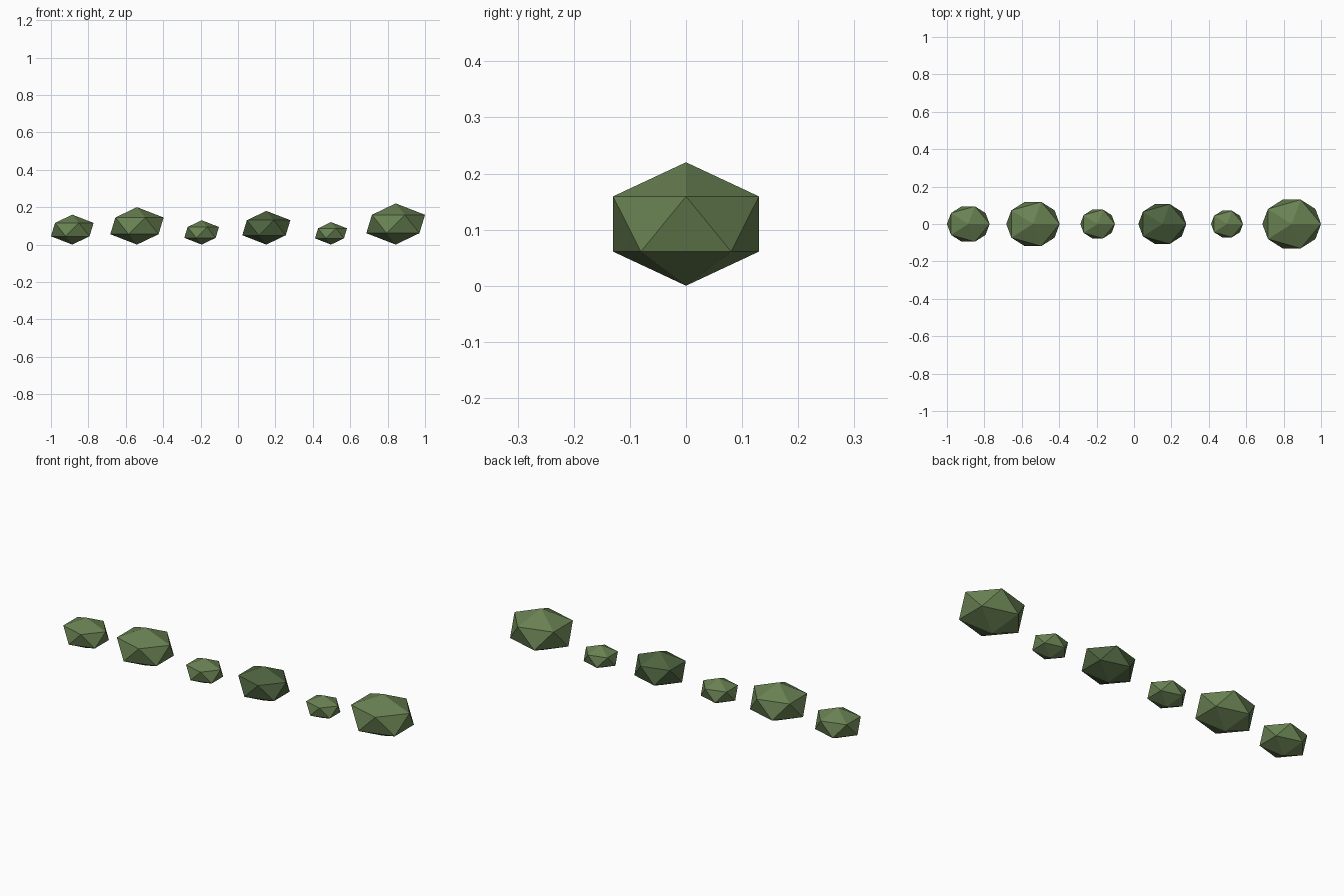
import bpy

if "Cube" in bpy.data.objects:
    bpy.data.objects.remove(bpy.data.objects["Cube"])


def make_material(name, color):
    mat = bpy.data.materials.new(name)
    mat.diffuse_color = color
    mat.use_nodes = True
    mat.node_tree.nodes["Principled BSDF"].inputs["Base Color"].default_value = mat.diffuse_color
    return mat


light = make_material("leaf_green", (0.14, 0.22, 0.085, 1))
dark = make_material("dark_leaf_green", (0.075, 0.125, 0.05, 1))

# Row of evenly spaced low-poly bushes: half height and material of each
bushes = [(0.08, light), (0.10, light), (0.065, light),
          (0.09, dark), (0.06, light), (0.11, light)]
WIDE, DEEP = 1.595, 1.39      # stretch relative to half height
START, STEP = -0.886, 0.3458

for i, (r, mat) in enumerate(bushes):
    bpy.ops.mesh.primitive_ico_sphere_add(
        subdivisions=1, radius=1, location=(START + i * STEP, 0, r))
    bush = bpy.context.object
    bush.name = f"bush_{i + 1}"
    bush.scale = (r * WIDE, r * DEEP, r)
    bush.data.materials.append(mat)
    bpy.ops.object.transform_apply(location=False, rotation=False, scale=True)
